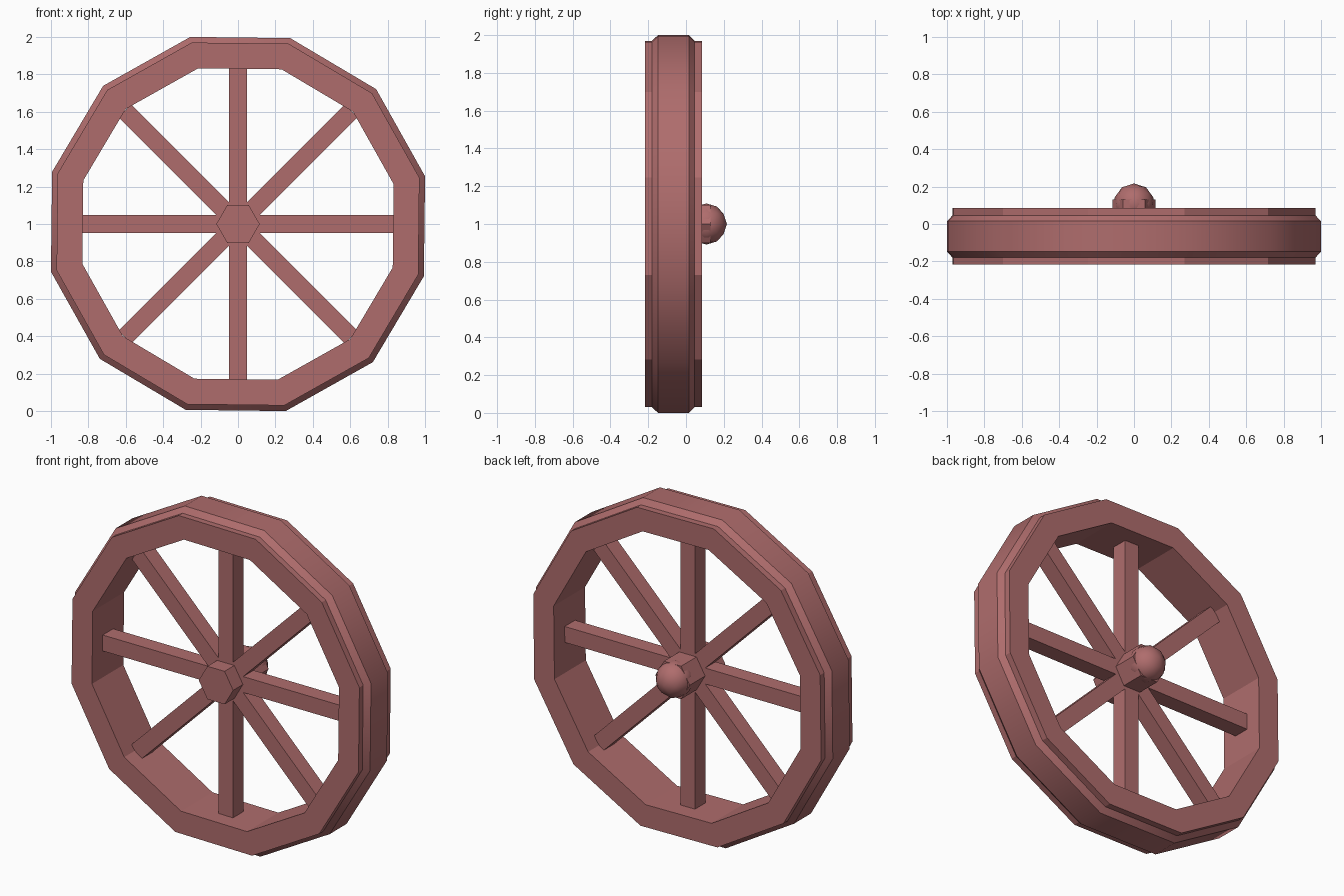
import bpy, bmesh, math
from mathutils import Matrix, Vector

cube = bpy.data.objects.get("Cube")
if cube:
    bpy.data.objects.remove(cube, do_unlink=True)

SIDES = 12
CENTRE = Vector((0, 0, 1.0))
TILT = math.radians(-0.7)
SPOKE_Y = -0.068

mat = bpy.data.materials.new("dusty red")
mat.use_nodes = True
colour = (0.43, 0.152, 0.152, 1)
mat.diffuse_color = colour
mat.node_tree.nodes["Principled BSDF"].inputs["Base Color"].default_value = colour


def add_object(name, bm, smooth_angle=None):
    bmesh.ops.recalc_face_normals(bm, faces=bm.faces)
    mesh = bpy.data.meshes.new(name)
    bm.to_mesh(mesh)
    bm.free()
    mesh.materials.append(mat)
    obj = bpy.data.objects.new(name, mesh)
    obj.location = CENTRE
    bpy.context.collection.objects.link(obj)
    if smooth_angle:
        bpy.ops.object.select_all(action='DESELECT')
        obj.select_set(True)
        bpy.context.view_layer.objects.active = obj
        bpy.ops.object.shade_smooth_by_angle(angle=math.radians(smooth_angle))
    return obj


def ring(name, profile, smooth_angle=None):
    """Sweep a closed (apothem, y) profile around the y axis."""
    bm = bmesh.new()
    loops = []
    for i in range(SIDES):
        a = math.tau * (i + 0.5) / SIDES + TILT
        k = 1 / math.cos(math.pi / SIDES)
        loops.append([bm.verts.new((r * k * math.cos(a), y, r * k * math.sin(a)))
                      for r, y in profile])
    n = len(profile)
    for i in range(SIDES):
        p, q = loops[i], loops[(i + 1) % SIDES]
        for j in range(n):
            bm.faces.new((p[j], p[(j + 1) % n], q[(j + 1) % n], q[j]))
    return add_object(name, bm, smooth_angle)


# Rim and the chamfered tyre around it
ring("rim", [(0.83, -0.217), (0.967, -0.217), (0.967, 0.085), (0.83, 0.085)])
ring("tyre", [(0.94, -0.18), (0.967, -0.18), (0.997, -0.148),
              (0.997, 0.015), (0.967, 0.046), (0.94, 0.046)], 35)

# Spokes: four bars crossing the wheel
for i, name in enumerate(("horizontal", "rising", "vertical", "falling")):
    half = 0.855 if i % 2 else 0.835
    bm = bmesh.new()
    bmesh.ops.create_cube(bm, size=1)
    bmesh.ops.scale(bm, vec=(2 * half, 0.1, 0.097), verts=bm.verts)
    bmesh.ops.rotate(bm, matrix=Matrix.Rotation(-i * math.pi / 4, 3, 'Y'), verts=bm.verts)
    bmesh.ops.translate(bm, vec=(0, SPOKE_Y, 0), verts=bm.verts)
    add_object(name + "_spoke", bm)

# Hexagonal hub
front, back = -0.212, 0.13
bm = bmesh.new()
bmesh.ops.create_cone(bm, cap_ends=True, segments=6, radius1=0.116, radius2=0.116,
                      depth=back - front)
bmesh.ops.rotate(bm, matrix=Matrix.Rotation(math.pi / 2, 3, 'X'), verts=bm.verts)
bmesh.ops.rotate(bm, matrix=Matrix.Rotation(math.pi / 6, 3, 'Y'), verts=bm.verts)
# keep a pair of corners on the horizontal axis
if max(v.co.x for v in bm.verts) < 0.11:
    bmesh.ops.rotate(bm, matrix=Matrix.Rotation(math.pi / 6, 3, 'Y'), verts=bm.verts)
bmesh.ops.translate(bm, vec=(0, (front + back) / 2, 0), verts=bm.verts)
add_object("hub", bm)

# Rounded axle cap on the back
bm = bmesh.new()
bmesh.ops.create_icosphere(bm, subdivisions=2, radius=0.109)
bmesh.ops.translate(bm, vec=(0, 0.108, 0), verts=bm.verts)
add_object("axle_cap", bm, 60)
